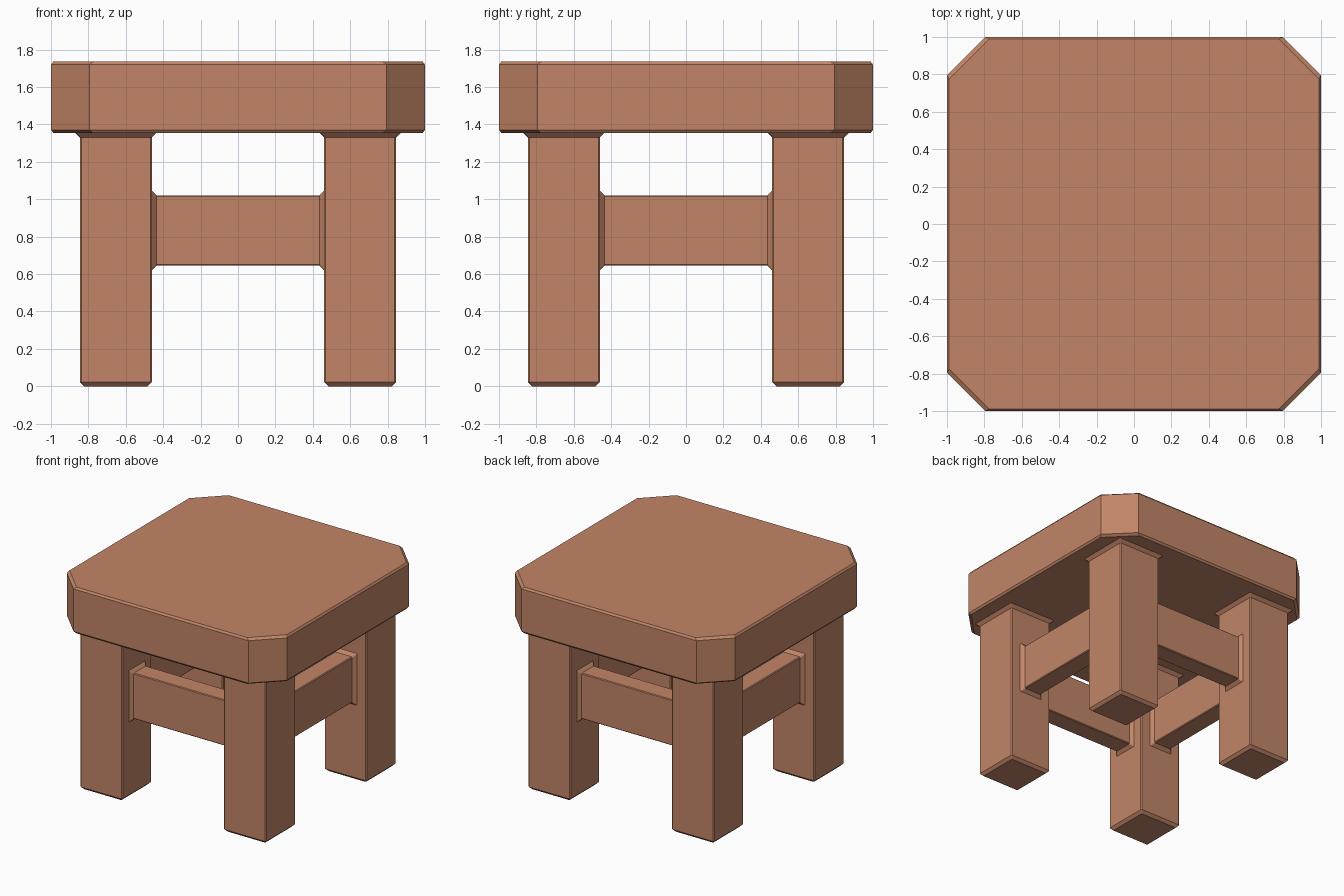
import bpy
import bmesh
from math import radians

cube = bpy.data.objects.get("Cube")
if cube:
    bpy.data.objects.remove(cube, do_unlink=True)

# Single warm wood colour
WOOD = (0.54, 0.235, 0.136, 1.0)
wood = bpy.data.materials.new("warm_wood")
wood.use_nodes = True
wood.diffuse_color = WOOD
shader = wood.node_tree.nodes["Principled BSDF"]
shader.inputs["Base Color"].default_value = WOOD
shader.inputs["Roughness"].default_value = 0.8


def loft(name, sections, location=(0, 0, 0), rotation=(0, 0, 0)):
    """Stack cut-corner rectangles (half x, half y, corner cut, height)."""
    bm = bmesh.new()
    rings = []
    for hx, hy, cut, z in sections:
        outline = [(hx - cut, -hy), (hx, cut - hy), (hx, hy - cut), (hx - cut, hy),
                   (cut - hx, hy), (-hx, hy - cut), (-hx, cut - hy), (cut - hx, -hy)]
        rings.append([bm.verts.new((x, y, z)) for x, y in outline])
    for low, high in zip(rings, rings[1:]):
        for i in range(len(low)):
            j = (i + 1) % len(low)
            bm.faces.new((low[i], low[j], high[j], high[i]))
    bm.faces.new(rings[0][::-1])
    bm.faces.new(rings[-1])
    bmesh.ops.recalc_face_normals(bm, faces=bm.faces)
    mesh = bpy.data.meshes.new(name)
    bm.to_mesh(mesh)
    bm.free()
    mesh.materials.append(wood)
    obj = bpy.data.objects.new(name, mesh)
    obj.location = location
    obj.rotation_euler = rotation
    bpy.context.collection.objects.link(obj)
    return obj


# Seat: thick slab with cut corners and softened rims
BOTTOM, TOP = 1.355, 1.735
loft("seat", [(0.988, 0.988, 0.212, BOTTOM), (1, 1, 0.205, BOTTOM + 0.016),
              (1, 1, 0.205, TOP - 0.016), (0.988, 0.988, 0.212, TOP)])

# Legs: chamfered feet and flared tops
LEG, HALF = 0.653, 0.192
for side, x in (("right", -LEG), ("left", LEG)):
    for end, y in (("front", -LEG), ("back", LEG)):
        loft(f"{end}_{side}_leg",
             [(HALF - 0.022, HALF - 0.022, 0.006, 0), (HALF, HALF, 0.008, 0.022),
              (HALF, HALF, 0.008, 1.33), (HALF + 0.025, HALF + 0.025, 0.008, BOTTOM)],
             (x, y, 0))

# Rails: flared where they meet the legs
THICK, TALL, FLARE = 0.08, 0.188, 0.025
REACH = LEG - HALF
rail = [(THICK + FLARE, TALL + FLARE, 0.006, -REACH),
        (THICK, TALL, 0.006, FLARE - REACH),
        (THICK, TALL, 0.006, REACH - FLARE),
        (THICK + FLARE, TALL + FLARE, 0.006, REACH)]
for name, x, y, turn in (("front_rail", 0, -LEG, 90), ("back_rail", 0, LEG, 90),
                         ("right_rail", -LEG, 0, 0), ("left_rail", LEG, 0, 0)):
    loft(name, rail, (x, y, 0.833), (radians(90), 0, radians(turn)))
